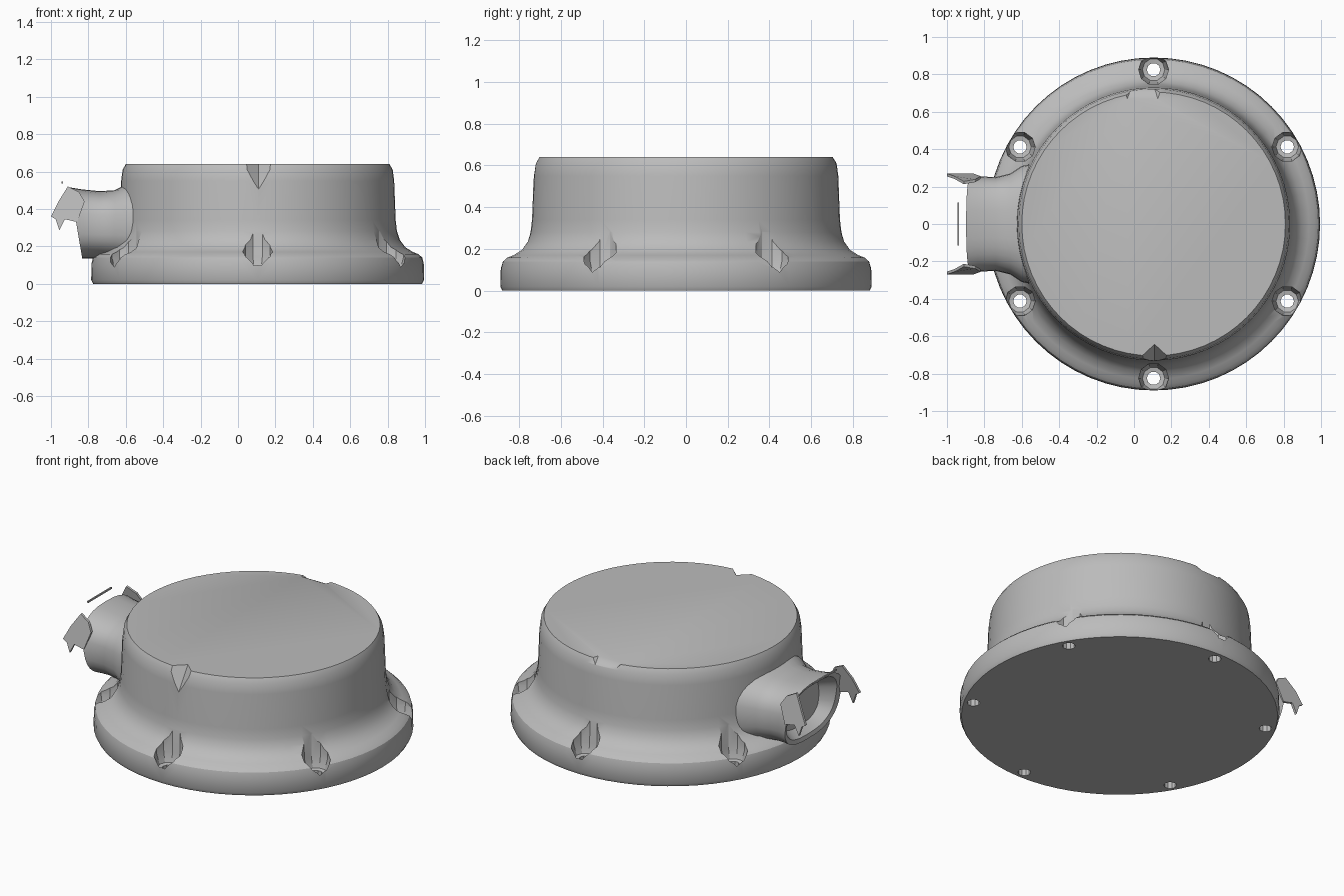
import bpy, bmesh, math
from mathutils import Vector

if "Cube" in bpy.data.objects:
    bpy.data.objects.remove(bpy.data.objects["Cube"])

CX = 0.105          # axis of the round body
grey = bpy.data.materials.new("cast grey")
grey.diffuse_color = (0.5, 0.5, 0.5, 1)
grey.use_nodes = True
grey.node_tree.nodes["Principled BSDF"].inputs["Base Color"].default_value = grey.diffuse_color


def make(name, bm, smooth=True):
    bmesh.ops.recalc_face_normals(bm, faces=bm.faces)
    me = bpy.data.meshes.new(name)
    bm.to_mesh(me)
    bm.free()
    ob = bpy.data.objects.new(name, me)
    bpy.context.collection.objects.link(ob)
    me.materials.append(grey)
    if smooth:
        shade(ob)
    return ob


def shade(ob):
    bpy.ops.object.select_all(action='DESELECT')
    ob.select_set(True)
    bpy.context.view_layer.objects.active = ob
    bpy.ops.object.shade_smooth_by_angle(angle=math.radians(32))


def loft(bm, rings):
    """Skin a list of closed rings and cap both ends."""
    rows = [[bm.verts.new(p) for p in r] for r in rings]
    n = len(rows[0])
    for a, b in zip(rows, rows[1:]):
        for i in range(n):
            j = (i + 1) % n
            bm.faces.new((a[i], a[j], b[j], b[i]))
    bm.faces.new(rows[0])
    bm.faces.new(rows[-1])


def lathe(bm, profile, n, x, y):
    loft(bm, [[(x + r * math.cos(2 * math.pi * i / n), y + r * math.sin(2 * math.pi * i / n), z)
               for i in range(n)] for r, z in profile])


def hull(bm, pts):
    bmesh.ops.convex_hull(bm, input=[bm.verts.new(p) for p in pts])


def cut(ob, cutter):
    cutter.hide_render = True
    m = ob.modifiers.new("cut", 'BOOLEAN')
    m.operation, m.solver, m.object = 'DIFFERENCE', 'EXACT', cutter
    bpy.context.view_layer.objects.active = ob
    bpy.ops.object.modifier_apply(modifier=m.name)
    bpy.data.objects.remove(cutter)


# Round housing with flange, fillet and softened top edge
bm = bmesh.new()
lathe(bm, [(0.88, 0), (0.89, 0.02), (0.888, 0.11), (0.88, 0.14), (0.86, 0.158), (0.83, 0.17),
           (0.79, 0.195), (0.76, 0.235), (0.745, 0.28), (0.738, 0.34), (0.73, 0.55),
           (0.722, 0.61), (0.705, 0.64)], 64, CX, 0)
housing = make("housing", bm, False)

# Six bolt holes, each with a pocket open to the rim
bm = bmesh.new()
for k in range(6):
    a = math.radians(30 + 60 * k)
    lathe(bm, [(0.036, -0.1), (0.036, 0.075), (0.06, 0.08), (0.08, 0.14), (0.082, 0.32)], 10,
          CX + 0.825 * math.cos(a), 0.825 * math.sin(a))
cut(housing, make("bolt_cutter", bm, False))

# Chips in the top edge: a deep front notch and a shallow back one
bm = bmesh.new()
hull(bm, [(-0.02, -0.75, 0.66), (0.24, -0.75, 0.66), (0.11, -0.63, 0.66), (0.11, -0.745, 0.485)])
hull(bm, [(-0.08, 0.76, 0.66), (0.18, 0.76, 0.66), (-0.04, 0.66, 0.645), (0.13, 0.66, 0.645),
          (0.0, 0.76, 0.59), (0.1, 0.76, 0.59)])
cut(housing, make("chip_cutter", bm, False))
shade(housing)

# Side port: squarish neck flaring to a slanted, dished mouth
def port_ring(x, hy, hz, zc, slant=0.0, n=32):
    ring = []
    for i in range(n):
        a = 2 * math.pi * i / n
        c, s = math.cos(a), math.sin(a)
        y = hy * math.copysign(abs(c) ** 0.75, c)
        z = hz * math.copysign(abs(s) ** 0.75, s)
        ring.append((x - slant * z, y, zc + z))
    return ring


bm = bmesh.new()
loft(bm, [port_ring(-0.45, 0.34, 0.23, 0.32), port_ring(-0.60, 0.31, 0.21, 0.32),
          port_ring(-0.66, 0.27, 0.185, 0.315), port_ring(-0.74, 0.25, 0.18, 0.315),
          port_ring(-0.82, 0.255, 0.185, 0.32, 0.1), port_ring(-0.865, 0.265, 0.19, 0.325, 0.17),
          port_ring(-0.855, 0.235, 0.165, 0.325, 0.17), port_ring(-0.77, 0.19, 0.13, 0.325)])
make("side_port", bm)

# Broken rim claws on both sides of the mouth
outline = [(-0.82, 0.44), (-0.85, 0.49), (-0.91, 0.52), (-0.96, 0.44), (-1.0, 0.36),
           (-0.975, 0.345), (-0.955, 0.285), (-0.925, 0.345), (-0.86, 0.33)]
for side, label in ((-1, "front"), (1, "back")):
    bm = bmesh.new()
    loft(bm, [[(x, side * (y - 0.35 * max(0, z - 0.4)), z) for x, z in outline]
              for y in (0.255, 0.27)])
    make(label + "_rim_claw", bm, False)

# Loose sliver of the rim above the mouth
bm = bmesh.new()
bmesh.ops.create_cube(bm, size=1)
for v in bm.verts:
    v.co = Vector((-0.94 + v.co.x * 0.008, v.co.y * 0.23, 0.542 + v.co.z * 0.01))
make("rim_sliver", bm, False)
